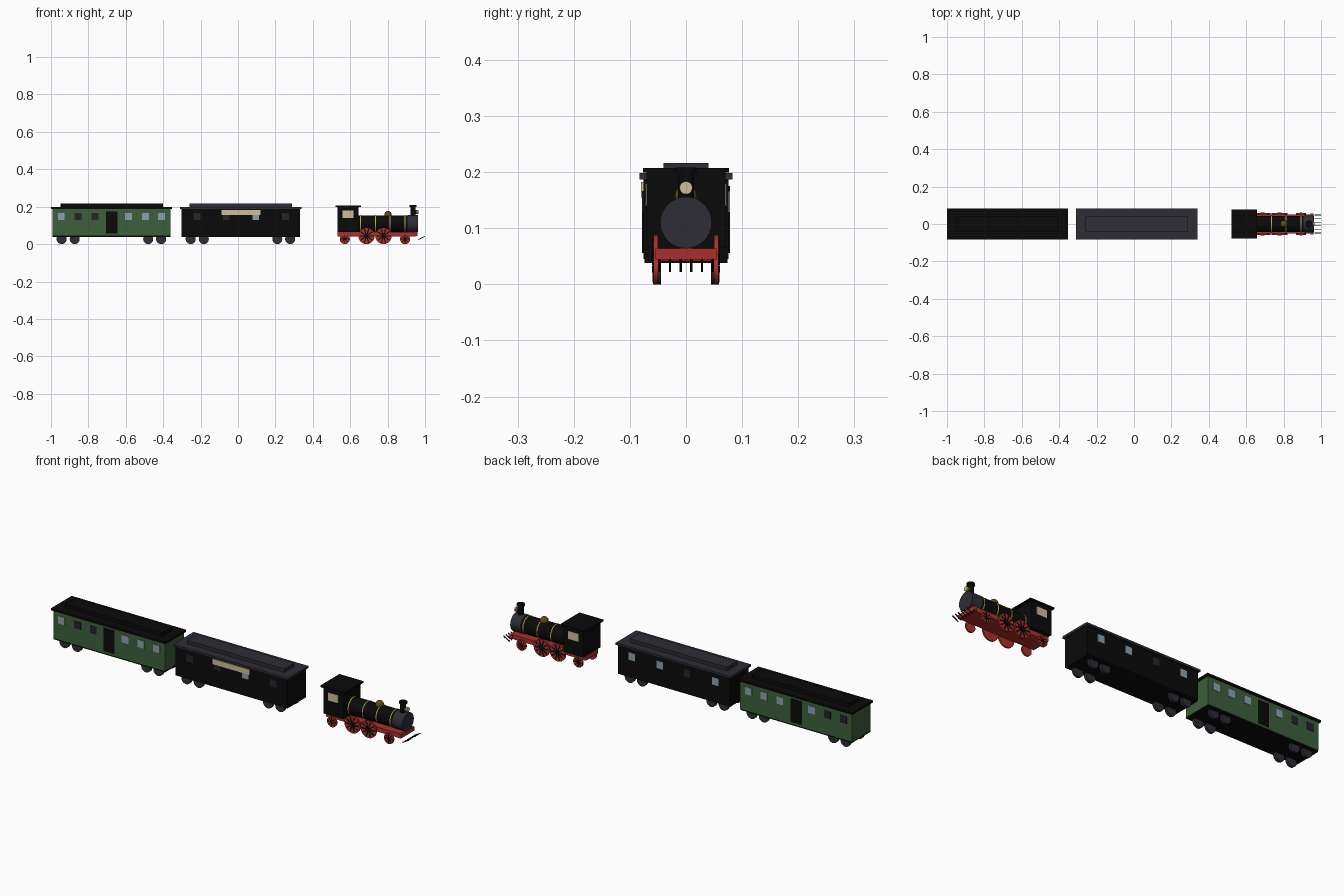
import bpy
from math import pi, cos, sin, atan2, hypot

if "Cube" in bpy.data.objects:
    bpy.data.objects.remove(bpy.data.objects["Cube"], do_unlink=True)


def material(name, r, g, b):
    m = bpy.data.materials.new(name)
    m.use_nodes = True
    m.diffuse_color = (r, g, b, 1)
    m.node_tree.nodes["Principled BSDF"].inputs["Base Color"].default_value = (r, g, b, 1)
    return m


BLACK = material("black", 0.003, 0.003, 0.003)
GREY = material("dark grey", 0.026, 0.026, 0.035)
GREEN = material("coach green", 0.045, 0.115, 0.045)
RED = material("chassis red", 0.40, 0.03, 0.025)
CREAM = material("cream", 0.62, 0.52, 0.32)
GLASS = material("pale glass", 0.27, 0.36, 0.43)
DIM = material("dim glass", 0.018, 0.018, 0.024)
GOLD = material("gold trim", 0.60, 0.42, 0.08)
BRASS = material("aged brass", 0.12, 0.07, 0.012)


def finish(name, mat, smooth=False):
    ob = bpy.context.object
    ob.name = name
    ob.data.materials.append(mat)
    if smooth:
        bpy.ops.object.shade_smooth_by_angle()
    return ob


def box(name, mat, x, y, z):
    """Box from (low, high) pairs on each axis."""
    spans = (x, y, z)
    bpy.ops.mesh.primitive_cube_add(size=1, location=[(a + b) / 2 for a, b in spans])
    bpy.context.object.scale = [b - a for a, b in spans]
    bpy.ops.object.transform_apply(location=False, rotation=False, scale=True)
    return finish(name, mat)


def cylinder(name, mat, loc, r, depth, axis="z", sides=32):
    rot = {"x": (0, pi / 2, 0), "y": (pi / 2, 0, 0), "z": (0, 0, 0)}[axis]
    bpy.ops.mesh.primitive_cylinder_add(vertices=sides, radius=r, depth=depth,
                                        location=loc, rotation=rot)
    return finish(name, mat, True)


def side_plate(name, mat, side, wall, x, width, z):
    """Thin panel on the wall at y = side * wall."""
    y = sorted((side * (wall - 0.002), side * (wall + 0.002)))
    box(name, mat, (x - width / 2, x + width / 2), y, z)


WINDOW_Z = (0.128, 0.166)


def coach(name, x0, x1, body_mat, roof_mat):
    """Body, floor, two-step roof and two bogies of a coach."""
    box(name + "_body", body_mat, (x0 + 0.008, x1 - 0.008), (-0.076, 0.076), (0.045, 0.188))
    box(name + "_floor", BLACK, (x0 + 0.008, x1 - 0.008), (-0.074, 0.074), (0.038, 0.045))
    box(name + "_roof", roof_mat, (x0, x1), (-0.083, 0.083), (0.187, 0.198))
    box(name + "_raised_roof", roof_mat, (x0 + 0.05, x1 - 0.05), (-0.04, 0.04), (0.198, 0.216))
    for dx in (0.057, 0.127, 0.52, 0.589):
        for side in (-1, 1):
            cylinder(name + "_wheel", GREY, (x0 + dx, side * 0.052, 0.027), 0.027, 0.014, "y", 24)


# Green passenger coach
coach("green_coach", -1.0, -0.352, GREEN, BLACK)
for side in (-1, 1):
    for i, x in enumerate((-0.945, -0.855, -0.765, -0.585, -0.495, -0.408)):
        dim = i in (1, 2) if side < 0 else i in (0, 1)
        side_plate("green_coach_window", DIM if dim else GLASS, side, 0.076, x, 0.037, WINDOW_Z)
    side_plate("green_coach_door", BLACK, side, 0.076, -0.676, 0.062, (0.056, 0.175))

# Black dining coach
coach("black_coach", -0.31, 0.34, BLACK, GREY)
for side in (-1, 1):
    for i, x in enumerate((-0.22, -0.063, 0.095, 0.253)):
        lit = i == 2 if side < 0 else i != 1
        side_plate("black_coach_window", GLASS if lit else DIM, side, 0.076, x, 0.037, WINDOW_Z)
side_plate("black_coach_name_board", CREAM, -1, 0.078, 0.016, 0.208, (0.155, 0.182))

# Locomotive chassis and cab
box("chassis", RED, (0.532, 0.95), (-0.05, 0.05), (0.042, 0.065))
box("front_beam", RED, (0.945, 0.96), (-0.055, 0.055), (0.044, 0.064))
box("cab", BLACK, (0.532, 0.645), (-0.07, 0.07), (0.065, 0.2))
box("cab_roof", BLACK, (0.52, 0.657), (-0.077, 0.077), (0.199, 0.207))
for side in (-1, 1):
    side_plate("cab_window", CREAM, side, 0.07, 0.588, 0.058, (0.14, 0.18))

# Boiler, bands and smokebox
AXIS_Z = 0.11
cylinder("boiler", BLACK, (0.775, 0, AXIS_Z), 0.044, 0.27, "x")
for x in (0.655, 0.735, 0.813, 0.892):
    cylinder("boiler_band", GOLD, (x, 0, AXIS_Z), 0.0455, 0.005, "x")
cylinder("smokebox", GREY, (0.934, 0, AXIS_Z), 0.046, 0.058, "x")

# Dome, chimney and lamp
bpy.ops.mesh.primitive_uv_sphere_add(segments=24, ring_count=12, radius=0.02,
                                     location=(0.802, 0, 0.157))
finish("steam_dome", BRASS, True)
cylinder("chimney", BLACK, (0.935, 0, 0.175), 0.014, 0.06)
cylinder("chimney_lip", BLACK, (0.935, 0, 0.203), 0.019, 0.010)
cylinder("lamp_body", BRASS, (0.954, 0, 0.172), 0.0115, 0.012, "x", 20)
cylinder("lamp_lens", CREAM, (0.962, 0, 0.172), 0.0115, 0.005, "x", 20)


def spoked_wheel(name, x, r, side, spokes):
    """Red wheel disc with dark spokes and hub on its outer face."""
    cylinder(name, RED, (x, side * 0.054, r), r, 0.008, "y")
    cylinder(name + "_hub", BLACK, (x, side * 0.058, r), r * 0.22, 0.005, "y", 16)
    for i in range(spokes):
        a = 2 * pi * i / spokes
        mid = r * 0.48
        bpy.ops.mesh.primitive_cube_add(
            size=1, location=(x + mid * cos(a), side * 0.058, r + mid * sin(a)),
            rotation=(0, -a, 0))
        bpy.context.object.scale = (r * 0.8, 0.003, r * 0.14)
        finish(name + "_spoke", BLACK)


for side in (-1, 1):
    for x in (0.687, 0.778):
        spoked_wheel("driving_wheel", x, 0.044, side, 10)
    for x in (0.571, 0.893):
        spoked_wheel("small_wheel", x, 0.027, side, 8)

# Slanted guard rods ahead of the beam
x0, z0, x1, z1 = 0.965, 0.024, 0.999, 0.043
for i in range(6):
    bpy.ops.mesh.primitive_cube_add(
        size=1, location=((x0 + x1) / 2, (i - 2.5) * 0.019, (z0 + z1) / 2),
        rotation=(0, -atan2(z1 - z0, x1 - x0), 0))
    bpy.context.object.scale = (hypot(x1 - x0, z1 - z0), 0.004, 0.004)
    finish("guard_rod", BLACK)
